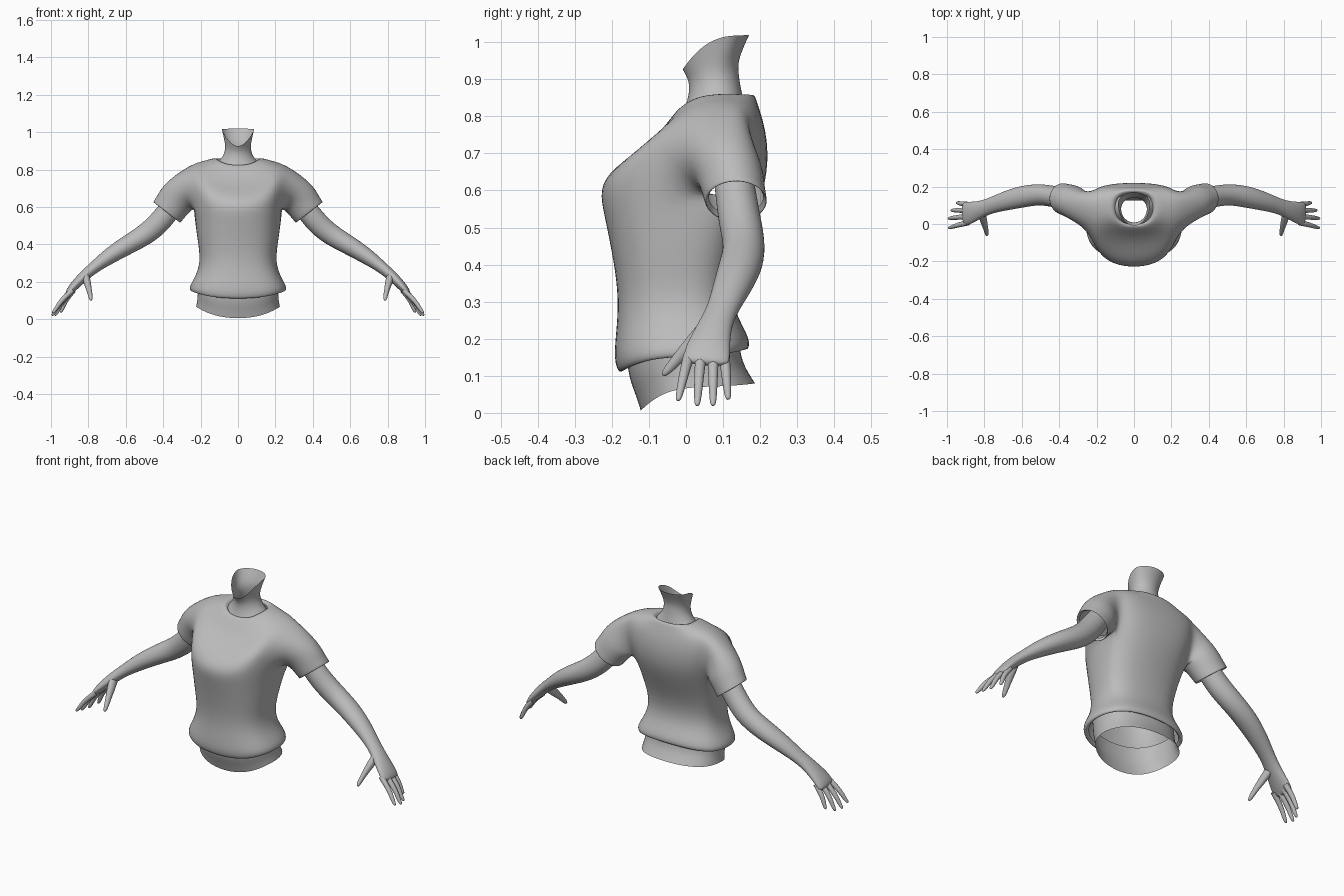
import bpy, bmesh, math
from mathutils import Vector

cube = bpy.data.objects.get("Cube")
if cube:
    bpy.data.objects.remove(cube)

grey = bpy.data.materials.new("plain grey")
grey.use_nodes = True
GREY = (0.5, 0.5, 0.5, 1)
grey.diffuse_color = GREY
grey.node_tree.nodes["Principled BSDF"].inputs["Base Color"].default_value = GREY


def finish(name, bm, mirror=False):
    """Turn the cage into a smooth subdivided object."""
    bmesh.ops.recalc_face_normals(bm, faces=bm.faces)
    mesh = bpy.data.meshes.new(name)
    bm.to_mesh(mesh)
    bm.free()
    mesh.materials.append(grey)
    mesh.shade_smooth()
    obj = bpy.data.objects.new(name, mesh)
    bpy.context.collection.objects.link(obj)
    if mirror:
        obj.modifiers.new("Mirror", "MIRROR").use_mirror_merge = False
    sub = obj.modifiers.new("Smooth", "SUBSURF")
    sub.levels = sub.render_levels = 2
    return obj


def body_ring(bm, spec, power, n=16):
    """Ring with separate side, front and back depth and height."""
    half, ys, yf, yb, zs, zf, zb = spec
    ring = []
    for i in range(n):
        a = 2 * math.pi * i / n
        c, s = math.cos(a), math.sin(a)
        ye, ze = (yb, zb) if s > 0 else (yf, zf)
        x = math.copysign(abs(c) ** power, c) * half * 1.02
        y = ys + (ye - ys) * abs(s) ** power
        ring.append(bm.verts.new((x, y, zs + (ze - zs) * s * s)))
    return ring


def skin(bm, rings, skip=lambda row, col: False):
    n = len(rings[0])
    for r, (lo, hi) in enumerate(zip(rings, rings[1:])):
        for i in range(n):
            if not skip(r, i):
                j = (i + 1) % n
                bm.faces.new((lo[i], lo[j], hi[j], hi[i]))


def body_loft(name, specs, power):
    bm = bmesh.new()
    skin(bm, [body_ring(bm, s, power) for s in specs])
    return finish(name, bm)


def limb(name, path, n=12):
    """Mirrored tapered tube: (centre, thickness, breadth) per ring, capped at the end."""
    bm = bmesh.new()
    pts = [Vector(p[0]) for p in path]
    rings = []
    for k, (_, a, b) in enumerate(path):
        d = (pts[min(k + 1, len(pts) - 1)] - pts[max(k - 1, 0)]).normalized()
        u = d.cross(Vector((0, 1, 0))).normalized()
        v = u.cross(d)
        rings.append([bm.verts.new(pts[k] + u * a * math.cos(t) + v * b * math.sin(t))
                      for t in (2 * math.pi * i / n for i in range(n))])
    skin(bm, rings)
    bm.faces.new(rings[-1])
    return finish(name, bm, mirror=True)


# Shirt: lofted torso from collar to hem, with armholes grown into sleeves
shirt = [
    (.100, .09, .000, .165, .845, .815, .845),
    (.116, .09, -.015, .185, .868, .832, .868),
    (.18, .10, -.055, .197, .848, .775, .825),
    (.25, .11, -.11, .212, .835, .715, .78),
    (.255, .11, -.205, .226, .76, .655, .70),
    (.245, .10, -.242, .215, .67, .60, .60),
    (.235, .06, -.225, .175, .57, .53, .50),
    (.215, .01, -.197, .135, .42, .40, .40),
    (.20, .00, -.186, .125, .32, .31, .32),
    (.22, .00, -.190, .140, .24, .23, .26),
    (.265, .00, -.200, .180, .17, .14, .195),
    (.25, .00, -.182, .168, .145, .10, .165),
    (.235, .00, -.165, .155, .165, .12, .185),
]
TOP, BOTTOM = 3, 6
bm = bmesh.new()
rings = [body_ring(bm, s, 0.78) for s in shirt]
skin(bm, rings, lambda r, c: TOP <= r < BOTTOM and c in (15, 0, 7, 8))
sleeve = [((.315, .115, .665), .110, .100),
          ((.36, .128, .60), .098, .090),
          ((.388, .137, .562), .098, .090),
          ((.372, .135, .582), .084, .078)]
for side, mid in ((1, 0), (-1, 8)):
    back, front = (mid + side) % 16, (mid - side) % 16
    rows = range(TOP, BOTTOM + 1)
    hole = [rings[TOP][mid]] + [rings[r][back] for r in rows]
    hole += [rings[BOTTOM][mid]] + [rings[r][front] for r in reversed(rows)]
    loops = [hole]
    for (x, y, z), tall, wide in sleeve:
        loop = []
        for k in range(len(hole)):
            t = 2 * math.pi * k / len(hole)
            up = tall * math.cos(t)
            loop.append(bm.verts.new((side * (x + .79 * up), y + wide * math.sin(t), z + .61 * up)))
        loops.append(loop)
    skin(bm, loops)
finish("shirt", bm)

# Open neck with a rim rising from the chin to the nape
body_loft("neck", [
    (.14, .09, -.02, .165, .81, .79, .81),
    (.083, .085, .005, .150, .862, .845, .87),
    (.066, .08, .008, .142, .91, .885, .92),
    (.072, .085, .000, .142, .955, .905, .955),
    (.086, .11, -.012, .172, 1.017, .922, 1.02)], 1)

# Bare waist showing below the hem
body_loft("waist", [
    (.215, .00, -.165, .145, .21, .18, .21),
    (.215, .01, -.160, .150, .13, .10, .15),
    (.218, .02, -.140, .170, .10, .05, .11),
    (.224, .02, -.125, .190, .07, .003, .08)], 0.85)

# Arms running into the palms
limb("arm", [
    ((.34, .130, .62), .060, .056),
    ((.42, .145, .515), .064, .060),
    ((.50, .160, .448), .059, .058),
    ((.60, .147, .393), .053, .062),
    ((.70, .120, .330), .044, .052),
    ((.77, .097, .277), .032, .043),
    ((.82, .078, .235), .030, .047),
    ((.87, .062, .185), .026, .060),
    ((.90, .055, .150), .021, .066),
    ((.915, .053, .130), .012, .060)])

# Fingers from index to little, then the thumb
fingers = {
    "index_finger": ((.885, .008, .155), (.993, -.022, .032)),
    "middle_finger": ((.890, .040, .155), (.995, .030, .018)),
    "ring_finger": ((.888, .073, .155), (.980, .073, .018)),
    "little_finger": ((.880, .103, .155), (.950, .114, .035)),
}
for name, (base, tip) in fingers.items():
    base, tip = Vector(base), Vector(tip)
    knuckle = base.lerp(tip, 0.5) + Vector((.008, 0, .006))
    limb(name, [(base, .016, .017), (knuckle, .014, .014),
                (base.lerp(tip, 0.85), .011, .011), (tip, .007, .007)], 8)
limb("thumb", [
    ((.815, .065, .235), .022, .030),
    ((.806, .025, .195), .022, .026),
    ((.795, -.015, .155), .015, .018),
    ((.788, -.045, .120), .013, .014),
    ((.786, -.064, .100), .007, .008)], 8)
